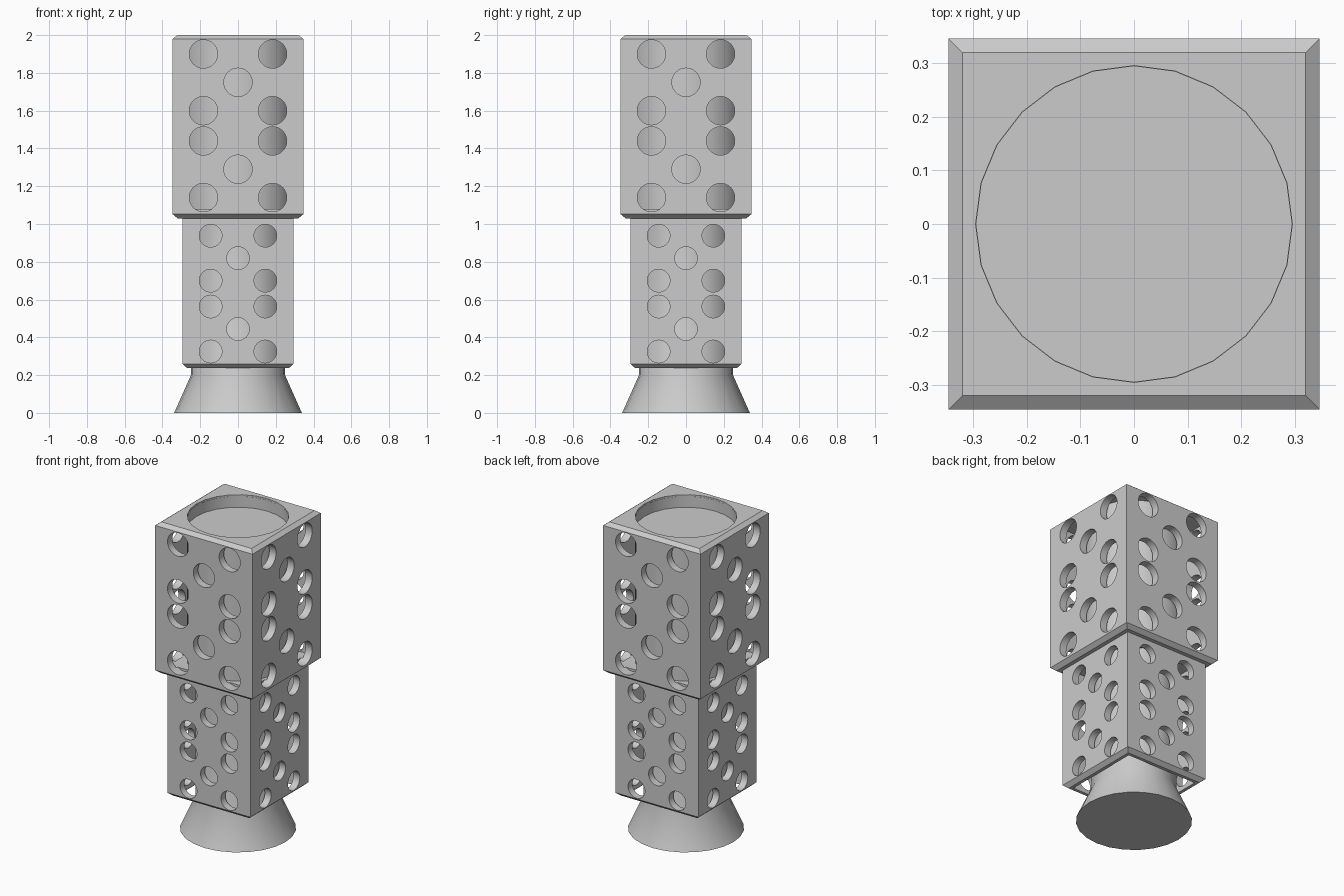
import bpy, bmesh, math
from mathutils import Matrix

cube = bpy.data.objects.get("Cube")
if cube:
    bpy.data.objects.remove(cube)

grey = bpy.data.materials.new("plain grey")
grey.use_nodes = True
colour = (0.6, 0.6, 0.6, 1)
grey.diffuse_color = colour
grey.node_tree.nodes["Principled BSDF"].inputs["Base Color"].default_value = colour


def add_object(name, bm):
    bmesh.ops.remove_doubles(bm, verts=bm.verts, dist=1e-5)
    bmesh.ops.recalc_face_normals(bm, faces=bm.faces)
    mesh = bpy.data.meshes.new(name)
    bm.to_mesh(mesh)
    bm.free()
    mesh.materials.append(grey)
    obj = bpy.data.objects.new(name, mesh)
    bpy.context.collection.objects.link(obj)
    return obj


def lathe(name, profile, sides=24, closed=False):
    """Sweep (half width, height) points around z; four sides give a square."""
    bm = bmesh.new()
    square = sides == 4
    scale, turn = (math.sqrt(2), math.pi / 4) if square else (1, 0)
    rings = []
    for i in range(sides):
        a = turn + math.tau * i / sides
        rings.append([bm.verts.new((r * scale * math.cos(a), r * scale * math.sin(a), z))
                      for r, z in profile])
    n = len(profile)
    for i in range(sides):
        a, b = rings[i], rings[(i + 1) % sides]
        for j in range(n if closed else n - 1):
            k = (j + 1) % n
            if profile[j][0] == 0 and profile[k][0] == 0:
                continue
            bm.faces.new((a[j], b[j], b[k], a[k]))
    return add_object(name, bm)


def smooth(obj):
    bpy.ops.object.select_all(action='DESELECT')
    obj.select_set(True)
    bpy.context.view_layer.objects.active = obj
    bpy.ops.object.shade_smooth_by_angle(angle=math.radians(30))


def cut(obj, cutter):
    mod = obj.modifiers.new("cut", 'BOOLEAN')
    mod.operation = 'DIFFERENCE'
    mod.solver = 'EXACT'
    mod.object = cutter
    bpy.context.view_layer.objects.active = obj
    bpy.ops.object.modifier_apply(modifier=mod.name)
    bpy.data.objects.remove(cutter)


def drill(obj, half, depth, offset, radius, start, step):
    """Two five-hole groups, stacked on each of the four sides."""
    bm = bmesh.new()
    spots = []
    for base in start:
        spots += [(s * offset, base + k * step) for s in (-1, 1) for k in (0, 2)]
        spots.append((0, base + step))
    for side in range(4):
        spin = Matrix.Rotation(side * math.pi / 2, 4, 'Z')
        for x, z in spots:
            place = (spin @ Matrix.Translation((x, -half + depth / 2, z))
                     @ Matrix.Rotation(math.pi / 2, 4, 'X'))
            bmesh.ops.create_cone(bm, cap_ends=True, segments=32, radius1=radius,
                                  radius2=radius, depth=depth + 0.02, matrix=place)
    cut(obj, add_object("hole_cutter", bm))


# Upper square sleeve, closed at the bottom, with a round opening in the top
upper = lathe("upper_sleeve", [
    (0, 1.03), (0.32, 1.03), (0.346, 1.052), (0.346, 1.98), (0.32, 2), (0, 2)], 4)
cut(upper, lathe("cavity", [(0, 1.08), (0.298, 1.08), (0.298, 1.982), (0, 1.982)], 4))
cut(upper, lathe("opening", [(0, 1.9), (0.295, 1.9), (0.295, 2.1), (0, 2.1)]))
drill(upper, 0.346, 0.05, 0.183, 0.075, (1.14, 1.6), 0.15)

# Lower square sleeve, open at the bottom
lower = lathe("lower_sleeve", [
    (0.27, 0.238), (0.295, 0.26), (0.295, 1.05), (0, 1.05),
    (0, 1.02), (0.25, 1.02), (0.25, 0.238)], 4, closed=True)
drill(lower, 0.295, 0.047, 0.145, 0.06, (0.325, 0.7), 0.119)

# Round core of the upper sleeve, with a shallow cup at its top
smooth(lathe("upper_core", [
    (0, 1.06), (0.297, 1.06), (0.297, 1.99), (0.294, 1.99), (0.294, 1.92), (0, 1.92)]))

# Round core of the lower sleeve and its flared foot
smooth(lathe("lower_core_and_foot", [
    (0, 0), (0.338, 0), (0.249, 0.2), (0.249, 1.03), (0, 1.03)]))

for sleeve in (upper, lower):
    smooth(sleeve)
